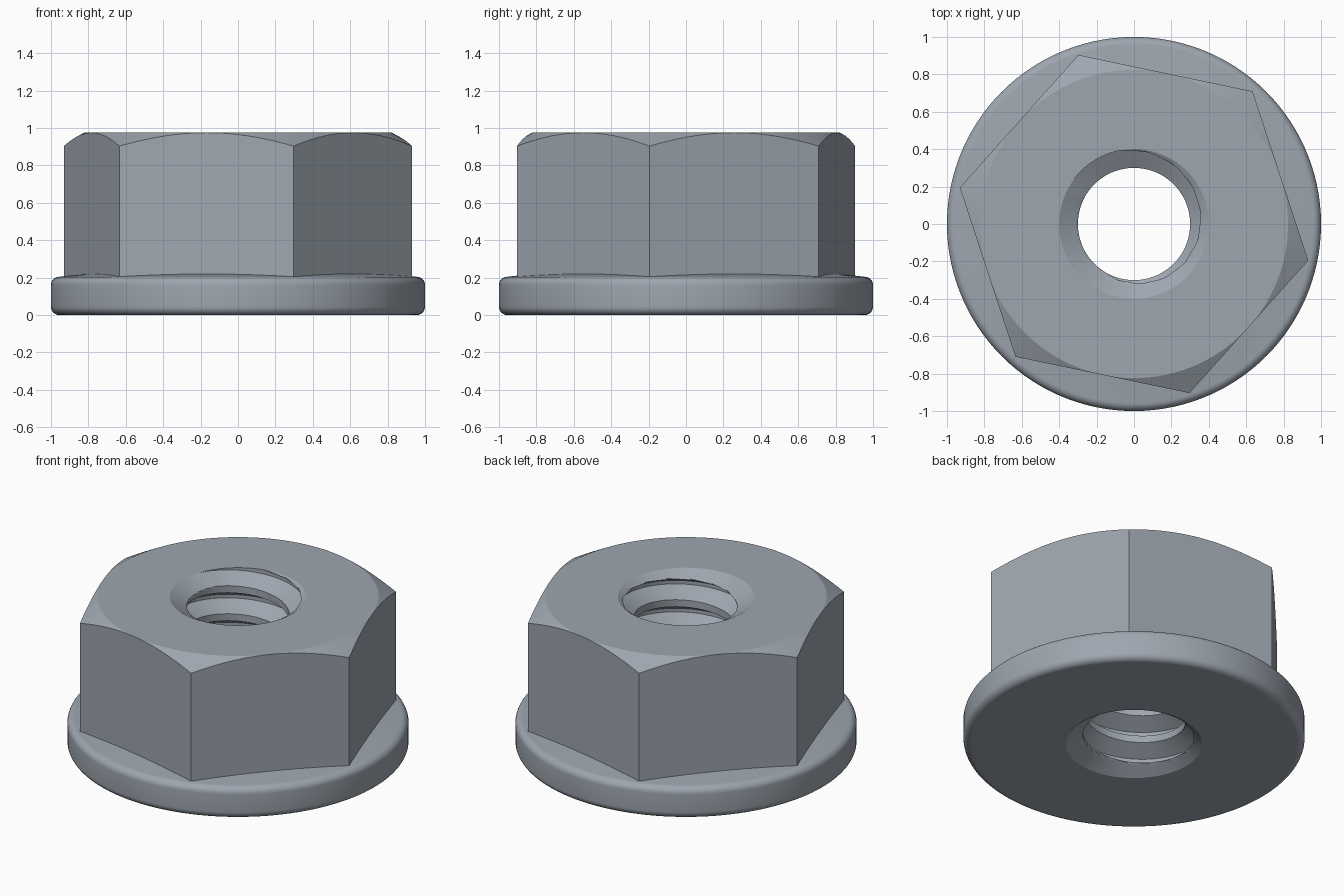
import bpy, bmesh, math

if "Cube" in bpy.data.objects:
    bpy.data.objects.remove(bpy.data.objects["Cube"], do_unlink=True)

N = 120                       # columns round the axis, 20 per hexagon side
TURN = math.radians(-11.8)    # direction of a hexagon corner
HEIGHT, FLAT = 0.975, 0.824   # total height, half width across flats
MINOR, MAJOR, PITCH = 0.30, 0.40, 0.181
STEPS = 32                    # rows per thread turn

steel = bpy.data.materials.new("blue_grey_steel")
steel.use_nodes = True
colour = (0.34, 0.38, 0.43, 1)
steel.diffuse_color = colour
steel.node_tree.nodes["Principled BSDF"].inputs["Base Color"].default_value = colour


def loft(name, rings):
    """Skin a list of rings; each ring maps an angle to (radius, z)."""
    bm = bmesh.new()
    rows = []
    for ring in rings:
        row = []
        for i in range(N + 1):
            a = TURN + math.tau * i / N
            r, z = ring(a)
            row.append(bm.verts.new((r * math.cos(a), r * math.sin(a), z)))
        rows.append(row)
    for up, low in zip(rows, rows[1:]):
        for i in range(N):
            bm.faces.new((up[i], low[i], low[i + 1], up[i + 1]))
    bmesh.ops.remove_doubles(bm, verts=bm.verts, dist=0.0002)
    mesh = bpy.data.meshes.new(name)
    bm.to_mesh(mesh)
    bm.free()
    mesh.materials.append(steel)
    ob = bpy.data.objects.new(name, mesh)
    bpy.context.collection.objects.link(ob)
    bpy.ops.object.select_all(action='DESELECT')
    ob.select_set(True)
    bpy.context.view_layer.objects.active = ob
    bpy.ops.object.shade_smooth_by_angle(angle=math.radians(25))
    return ob


def circle(r, z):
    return lambda a: (r, z)


def hexagon(z, slope):
    """Hexagon ring whose height falls with distance beyond the flats."""
    def ring(a):
        side = (a - TURN) % (math.pi / 3) - math.pi / 6
        r = FLAT / math.cos(side)
        return r, z - slope * (r - FLAT)
    return ring


# Hexagonal head with a conical chamfer on its corners
loft("hex_head", [circle(MAJOR, HEIGHT), circle(FLAT, HEIGHT),
                  hexagon(HEIGHT, 0.56), hexagon(0.22, 0.115)])

# Round flange with a slightly conical top and rounded rim
ROUND, TOP = 0.045, 0.205
rim = []
for k in range(17):
    t = math.pi / 2 - math.pi * k / 16
    mid = TOP - ROUND if k <= 8 else ROUND
    rim.append(circle(1 - ROUND + ROUND * math.cos(t), mid + ROUND * math.sin(t)))
    if k == 8:
        rim.append(circle(1, ROUND))
loft("flange", [hexagon(0.22, 0.115)] + rim + [circle(0.945, 0), circle(MAJOR, 0)])


# Threaded bore: rows follow the helix, with a countersink at each end
def thread_radius(s):
    """Radius at fraction s of a pitch, measured from the groove centre."""
    d = abs((s + 0.5) % 1 - 0.5)
    f = min(max((d - 1 / 16) / (5 / 16), 0), 1)
    return MAJOR + (MINOR - MAJOR) * f


def helix_row(j):
    def ring(a):
        z = 0.907 + PITCH * (j / STEPS + a / math.tau)
        z = min(max(z, 0), HEIGHT)
        s = (z - 0.907) / PITCH - a / math.tau
        sink = MAJOR - min(z, HEIGHT - z) / 0.6
        return max(thread_radius(s), sink), z
    return ring


turns_below = math.ceil(0.907 / PITCH) + 2
loft("threaded_bore", [helix_row(j) for j in range(-turns_below * STEPS, STEPS + 1)])
